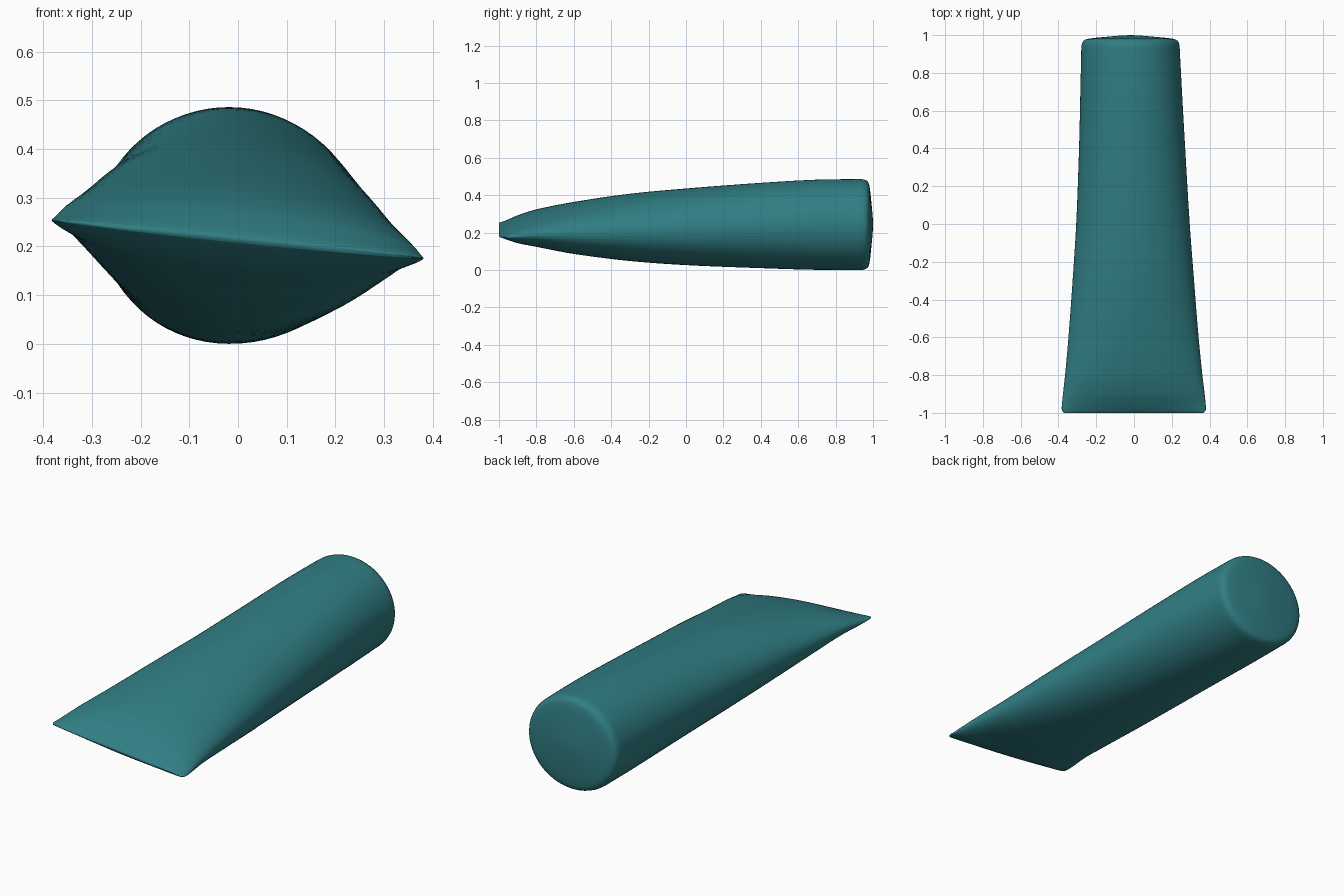
import bpy, bmesh, math

if "Cube" in bpy.data.objects:
    bpy.data.objects.remove(bpy.data.objects["Cube"])

SEGMENTS = 72
STEPS = 5

# Stations along the body: y, left x, right x, middle z, half thickness, edge tilt
stations = [
    (-1.00, -0.372, 0.368, 0.220, 0.006, 0.038),
    (-0.985, -0.382, 0.380, 0.220, 0.018, 0.039),
    (-0.95, -0.381, 0.379, 0.220, 0.040, 0.039),
    (-0.90, -0.376, 0.374, 0.223, 0.064, 0.038),
    (-0.80, -0.365, 0.362, 0.229, 0.093, 0.037),
    (-0.60, -0.347, 0.342, 0.230, 0.135, 0.033),
    (-0.30, -0.325, 0.318, 0.233, 0.178, 0.026),
    (0.00, -0.306, 0.295, 0.236, 0.204, 0.018),
    (0.40, -0.291, 0.271, 0.243, 0.228, 0.010),
    (0.70, -0.284, 0.254, 0.247, 0.241, 0.004),
    (0.93, -0.279, 0.242, 0.248, 0.243, 0.000),
]


def catmull(a, b, c, d, t):
    """Smooth value between b and c, allowing uneven station spacing."""
    h = c[0] - b[0]
    m1 = [(q - p) / (c[0] - a[0]) * h if c[0] != a[0] else 0 for p, q in zip(a, c)]
    m2 = [(q - p) / (d[0] - b[0]) * h if d[0] != b[0] else 0 for p, q in zip(b, d)]
    return [(2*t**3 - 3*t*t + 1) * b[i] + (t**3 - 2*t*t + t) * m1[i]
            + (3*t*t - 2*t**3) * c[i] + (t**3 - t*t) * m2[i] for i in range(6)]


# Smoothly blended rings from the flat lip to the round end
rings = []
for i in range(len(stations) - 1):
    a, b = stations[max(i - 1, 0)], stations[i]
    c, d = stations[i + 1], stations[min(i + 2, len(stations) - 1)]
    rings += [catmull(a, b, c, d, k / STEPS) for k in range(STEPS)]
rings.append(stations[-1])

# Rounded rim and slightly domed round end
for y, s in ((0.948, 0.995), (0.960, 0.98), (0.970, 0.955), (0.976, 0.92),
             (0.981, 0.85), (0.986, 0.7), (0.992, 0.45), (0.998, 0.2)):
    _, left, right, z, h, tilt = stations[-1]
    mid, w = (left + right) / 2, (right - left) / 2
    rings.append((y, mid - w * s, mid + w * s, z, h * s, 0))

bm = bmesh.new()
loops = []
for y, left, right, z, h, tilt in rings:
    mid, w = (left + right) / 2, (right - left) / 2
    loop = []
    for k in range(SEGMENTS):
        a = 2 * math.pi * k / SEGMENTS
        loop.append(bm.verts.new((mid + w * math.cos(a), y,
                                  z + h * math.sin(a) - tilt * math.cos(a))))
    loops.append(loop)

for lo, hi in zip(loops, loops[1:]):
    for k in range(SEGMENTS):
        n = (k + 1) % SEGMENTS
        bm.faces.new((lo[k], lo[n], hi[n], hi[k]))
bm.faces.new(loops[0])
tip = bm.verts.new((-0.018, 1.0, 0.248))
for k in range(SEGMENTS):
    bm.faces.new((loops[-1][k], loops[-1][(k + 1) % SEGMENTS], tip))
bmesh.ops.recalc_face_normals(bm, faces=bm.faces)

mesh = bpy.data.meshes.new("tapered_nozzle")
bm.to_mesh(mesh)
bm.free()
body = bpy.data.objects.new("tapered_nozzle", mesh)
bpy.context.collection.objects.link(body)
for p in mesh.polygons:
    p.use_smooth = True

# Teal finish
mat = bpy.data.materials.new("teal")
mat.diffuse_color = (0.03, 0.21, 0.23, 1)
mat.use_nodes = True
mat.node_tree.nodes["Principled BSDF"].inputs["Base Color"].default_value = mat.diffuse_color
mesh.materials.append(mat)

# Rest the body on the ground plane
low = min(v.co.z for v in mesh.vertices)
for v in mesh.vertices:
    v.co.z -= low
